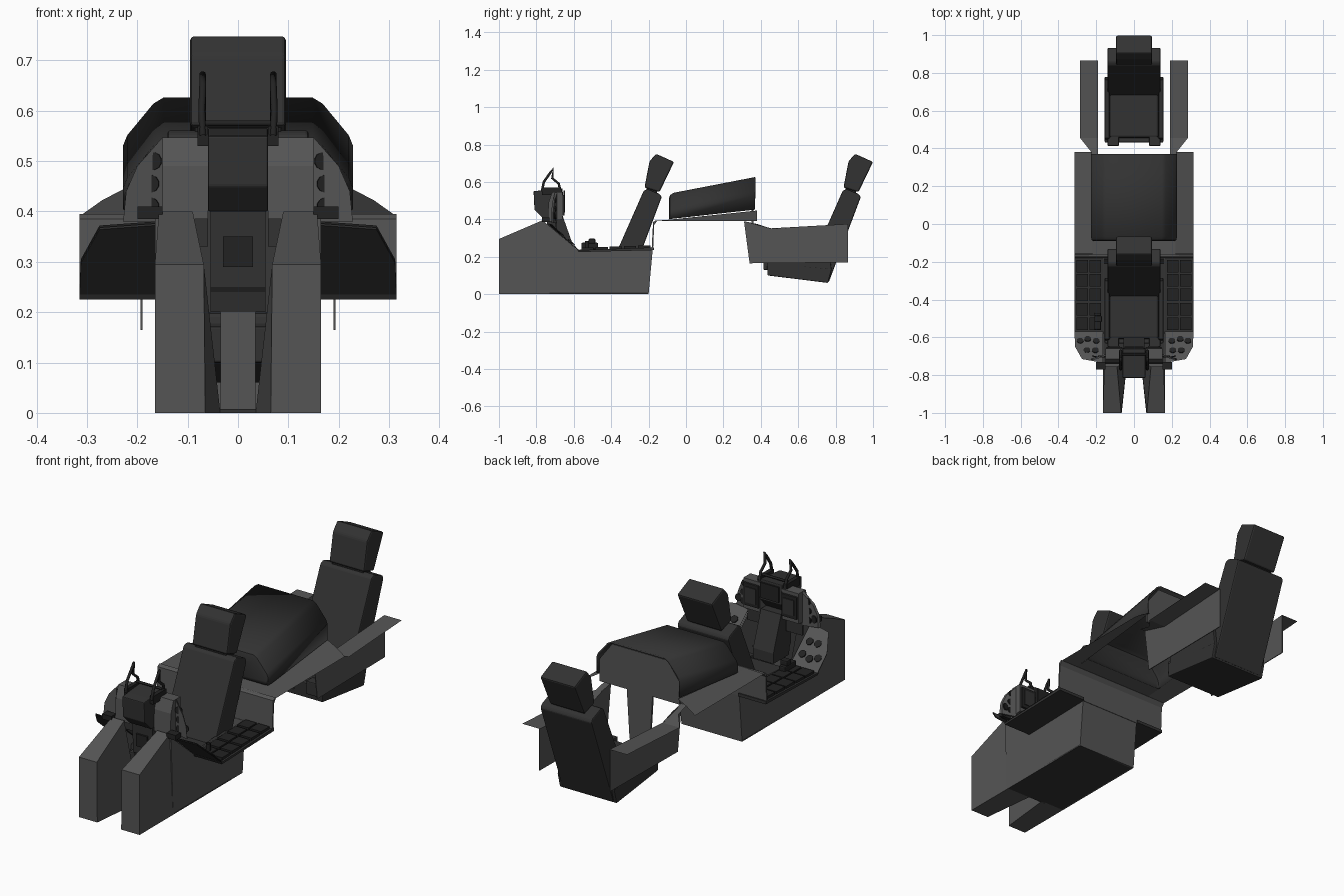
import bpy, bmesh, math
from mathutils import Vector

cube = bpy.data.objects.get("Cube")
if cube:
    bpy.data.objects.remove(cube, do_unlink=True)


def material(name, value):
    m = bpy.data.materials.new(name)
    m.use_nodes = True
    col = (value, value, value, 1)
    m.diffuse_color = col
    m.node_tree.nodes["Principled BSDF"].inputs["Base Color"].default_value = col
    return m


GREY = material("cockpit grey", 0.09)
DARK = material("dark padding", 0.032)
BLACK = material("black trim", 0.016)


def mesh(name, verts, faces, mat, bevel=0, segments=2):
    bm = bmesh.new()
    vs = [bm.verts.new(v) for v in verts]
    for f in faces:
        bm.faces.new([vs[i] for i in f])
    bmesh.ops.recalc_face_normals(bm, faces=bm.faces)
    me = bpy.data.meshes.new(name)
    bm.to_mesh(me)
    bm.free()
    me.materials.append(mat)
    ob = bpy.data.objects.new(name, me)
    bpy.context.collection.objects.link(ob)
    if bevel:
        b = ob.modifiers.new("soft edges", "BEVEL")
        b.width, b.segments = bevel, segments
    return ob


def loft(name, rings, mat, caps=(True, True), closed=True, bevel=0):
    n = len(rings[0])
    faces = []
    for r in range(len(rings) - 1):
        for i in range(n if closed else n - 1):
            j = (i + 1) % n
            faces.append((r * n + i, r * n + j, r * n + n + j, r * n + n + i))
    if caps[0]:
        faces.append(tuple(range(n)))
    if caps[1]:
        faces.append(tuple(range((len(rings) - 1) * n, len(rings) * n)))
    return mesh(name, [v for r in rings for v in r], faces, mat, bevel)


def prism(name, profile, x0, x1, mat, bevel=0):
    # side profile of (y, z) points drawn out along x
    return loft(name, [[(x, y, z) for y, z in profile] for x in (x0, x1)], mat, bevel=bevel)


def box(name, x, y, z, mat, bevel=0):
    return prism(name, [(y[0], z[0]), (y[1], z[0]), (y[1], z[1]), (y[0], z[1])], x[0], x[1], mat, bevel)


def sheet(name, points, mat):
    return mesh(name, points, [tuple(range(len(points)))], mat)


def tube(name, points, radius, mat):
    cu = bpy.data.curves.new(name, "CURVE")
    cu.dimensions, cu.bevel_depth, cu.bevel_resolution = "3D", radius, 1
    sp = cu.splines.new("POLY")
    sp.points.add(len(points) - 1)
    for p, co in zip(sp.points, points):
        p.co = (*co, 1)
    cu.materials.append(mat)
    ob = bpy.data.objects.new(name, cu)
    bpy.context.collection.objects.link(ob)


def dial(name, centre, normal, radius, mat=BLACK):
    n = Vector(normal).normalized()
    u = n.orthogonal().normalized()
    v = n.cross(u)
    rings = []
    for d in (0, 0.006):
        rings.append([Vector(centre) + n * d + (u * math.cos(a) + v * math.sin(a)) * radius
                      for a in (k * math.tau / 12 for k in range(12))])
    loft(name, rings, mat)


# Two identical ejection seats
for label, d in (("front", 0), ("rear", 1.064)):
    def shift(profile):
        return [(y + d, z) for y, z in profile]
    prism(label + "_seat_headrest", shift([(-.222, .57), (-.195, .71), (-.16, .75), (-.064, .707),
          (-.142, .545)]), -.095, .095, DARK, .008)
    prism(label + "_seat_neck", shift([(-.215, .52), (-.21, .59), (-.16, .57), (-.145, .5)]), -.085, .085, BLACK)
    prism(label + "_seat_back", shift([(-.395, .17), (-.226, .553), (-.205, .562), (-.14, .535), (-.13, .518),
          (-.3, .065)]), -.14, .14, DARK, .006)
    prism(label + "_seat_pan", shift([(-.628, .1), (-.632, .172), (-.285, .135), (-.305, .06)]), -.155, .155, DARK, .004)
    prism(label + "_seat_cushion", shift([(-.61, .168), (-.605, .2), (-.375, .2), (-.35, .14)]), -.13, .13, DARK, .01)
    for s in (-1, 1):
        prism(label + "_seat_side_rail", shift([(-.62, .16), (-.61, .215), (-.3, .24), (-.286, .13)]),
              s * .13, s * .155, DARK, .004)
        box(label + "_seat_knee_block", (s * .08, s * .14), (-.65 + d, -.6 + d), (.13, .195), DARK, .004)

# Front tub: floor, rear wall, bulkhead and side parts
box("tub_floor", (-.165, .165), (-.73, -.2), (0, .008), DARK)
prism("tub_rear_wall", [(-.2, 0), (-.177, .25), (-.186, .25), (-.209, 0)], -.165, .165, GREY)
prism("mid_bulkhead", [(-.176, .235), (-.17, .37), (-.155, .39), (-.16, .395), (-.176, .385), (-.184, .235)],
      -.315, .315, GREY)
sheet("footwell_divider", [(-.035, -.72, 0), (.035, -.72, 0), (.035, -.72, .2), (-.035, -.72, .2)], GREY)
prism("divider_hood", [(-.72, .2), (-.73, .25), (-.68, .25), (-.68, .2)], -.055, .055, DARK)

for s in (-1, 1):
    side = "left" if s > 0 else "right"

    def X(points):
        return [(s * x, y, z) for x, y, z in points]
    prism(side + "_tub_wall", [(-.74, 0), (-.755, .385), (-.58, .237), (-.177, .25), (-.2, 0)],
          s * .158, s * .165, GREY)
    # Nose leg housing, open towards the cockpit
    loft(side + "_leg_housing", [
        X([(.065, -1, 0), (.165, -1, 0), (.165, -1, .295), (.068, -1, .295)]),
        X([(.035, -.72, 0), (.165, -.72, 0), (.157, -.755, .4), (.09, -.755, .4)])], GREY, caps=(True, False))
    # Flat side console with raised control plates
    prism(side + "_console", [(-.58, .235), (-.17, .25), (-.17, .235), (-.575, .225)], s * .165, s * .315, DARK)
    for k in range(5):
        y = -.56 + k * .076
        for x0, x1 in ((.175, .235), (.243, .305)):
            box(side + "_console_plate", (s * x0, s * x1), (y, y + .066), (.235 + k * .003, .249 + k * .003), BLACK)
    # Forward console panel, rising to the instrument panel
    rise = X([(.165, -.57, .237), (.315, -.57, .237), (.312, -.65, .305), (.275, -.715, .372),
              (.165, -.735, .38)])
    sheet(side + "_console_riser", rise, GREY)
    loft(side + "_riser_underside", [[(x, y, z - .004) for x, y, z in rise],
         [(x, y, z - .008) for x, y, z in rise]], DARK)
    for x, y in ((.2, -.62), (.245, -.61), (.285, -.62), (.205, -.67), (.25, -.67)):
        z = .237 + (-.57 - y) * .86
        dial(side + "_console_dial", (s * x, y, z), (0, .65, .76), .018)
    # Instrument panel wing
    wing = [X([(.15, -.70, .38), (.228, -.72, .38), (.222, -.72, .44), (.2, -.715, .49), (.15, -.70, .547)]),
            X([(.15, -.69, .38), (.222, -.71, .38), (.216, -.71, .44), (.196, -.705, .488), (.15, -.69, .54)])]
    loft(side + "_panel_wing", wing, GREY)
    for x, z in ((.175, .41), (.175, .455), (.17, .5), (.205, .42)):
        dial(side + "_wing_dial", (s * x, -.705, z), (-s * .2, 1, 0), .018)
    # Rear housings of the side displays
    prism(side + "_display_housing", [(-.74, .385), (-.735, .49), (-.715, .547), (-.66, .547), (-.66, .4)],
          s * .06, s * .15, GREY)
    box(side + "_display_frame", (s * .062, s * .145), (-.665, -.65), (.42, .53), BLACK, .003)
    box(side + "_display_screen", (s * .075, s * .132), (-.652, -.646), (.437, .513), DARK)
    box(side + "_panel_bracket", (s * .15, s * .2), (-.77, -.73), (.385, .41), BLACK)
    box(side + "_lower_panel", (s * .06, s * .15), (-.70, -.69), (.33, .41), DARK)
    # Sight frame hoop
    tube(side + "_sight_hoop", [(s * .07, -.77, .55), (s * .072, -.76, .6), (s * .07, -.725, .65), (s * .07, -.71, .672),
         (s * .07, -.715, .62), (s * .07, -.68, .59), (s * .07, -.67, .545)], .007, BLACK)
    box(side + "_sight_foot", (s * .06, s * .08), (-.77, -.67), (.53, .57), BLACK)
    # Rudder pedal
    box(side + "_pedal", (s * .07, s * .14), (-.8, -.785), (.08, .17), BLACK)

# Centre stack and sight unit
prism("sight_unit", [(-.81, .45), (-.815, .55), (-.77, .555), (-.66, .565), (-.655, .47), (-.72, .4), (-.76, .4)],
      -.06, .06, DARK, .004)
prism("centre_stack", [(-.735, .25), (-.745, .42), (-.66, .42), (-.6, .25), (-.6, .2), (-.7, .2)], -.055, .055, DARK)
box("stack_back_cover", (-.03, .03), (-.75, -.738), (.29, .35), BLACK)
box("sight_control_panel", (-.05, .05), (-.656, -.648), (.48, .555), BLACK)
tube("sight_crossbar", [(-.07, -.69, .575), (.07, -.69, .575)], .006, BLACK)
box("throttle", (-.21, -.175), (-.56, -.47), (.24, .275), BLACK, .006)
box("throttle_grip", (-.21, -.17), (-.52, -.485), (.27, .297), BLACK, .006)
tube("control_stick", [(.21, -.53, .24), (.21, -.53, .285)], .012, BLACK)

# Mid deck sloping up beside the hood
for s in (-1, 1):
    mesh("mid_deck_side", [(s * .315, -.17, .39), (s * .315, .38, .39), (s * .27, .38, .422), (s * .222, .38, .447),
         (s * .22, -.09, .398), (s * .22, -.17, .392)], [(0, 1, 2, 3, 4, 5)], GREY)
sheet("mid_deck_front", [(-.22, -.17, .392), (.22, -.17, .392), (.22, -.08, .398), (-.22, -.08, .398)], GREY)


# Padded instrument hood, open below and behind
def hood_ring(y, b, t, w):
    half = [(w, b), (w, t - .095), (w - .008, t - .075), (w - .06, t - .012), (w - .08, t)]
    return [(x, y, z) for x, z in half] + [(-x, y, z) for x, z in reversed(half)]


hood = loft("instrument_hood", [hood_ring(-.09, .402, .515, .215), hood_ring(-.085, .402, .53, .224),
            hood_ring(-.065, .404, .542, .228), hood_ring(.37, .452, .626, .228)],
            DARK, caps=(True, False), closed=False)
solid = hood.modifiers.new("padding", "SOLIDIFY")
solid.thickness, solid.offset = .008, -1

# Rear instrument panel: arch above two leg openings with a centre pillar
arch = [(.218, .41), (.218, .52), (.15, .61), (-.15, .61), (-.218, .52), (-.218, .41),
        (-.07, .41), (-.055, .17), (.055, .17), (.07, .41)]
loft("rear_instrument_panel", [[(x, y, z) for x, z in arch] for y in (.35, .36)], GREY)

# Rear side walls with outward ledges
for s in (-1, 1):
    prism("rear_side_wall", [(.34, .165), (.31, .39), (.38, .375), (.455, .35), (.865, .375), (.865, .17)],
          s * .19, s * .194, GREY)
    mesh("rear_ledge", [(s * .19, .31, .39), (s * .19, .455, .35), (s * .19, .865, .375), (s * .285, .865, .375),
         (s * .285, .455, .352), (s * .225, .38, .372), (s * .222, .31, .39)],
         [(0, 1, 4, 5, 6), (1, 2, 3, 4)], GREY)

for ob in bpy.context.scene.objects:
    ob.select_set(ob == hood)
bpy.context.view_layer.objects.active = hood
bpy.ops.object.shade_smooth_by_angle(angle=math.radians(35))
